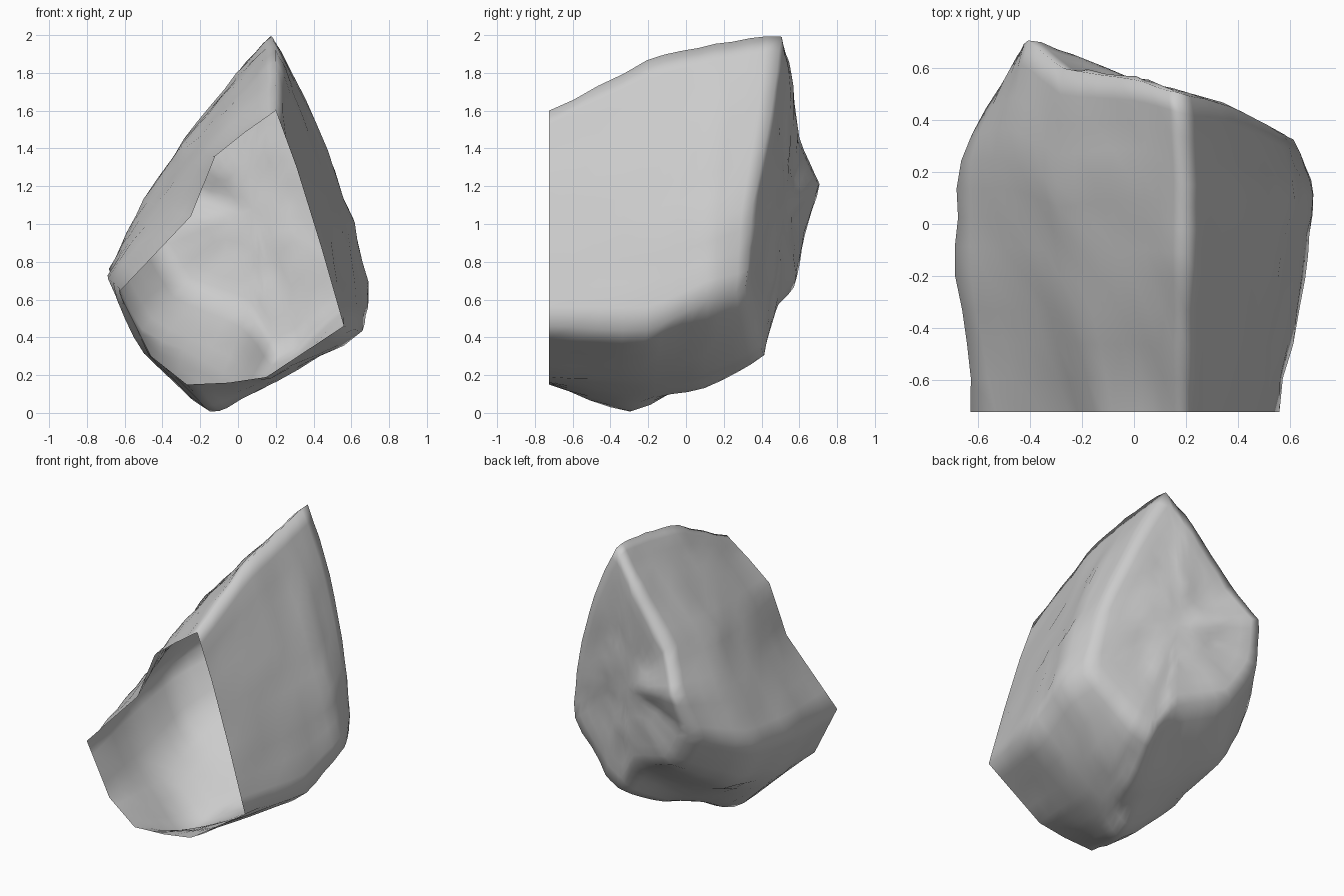
import bpy
import bmesh
from mathutils import Vector, noise

cube = bpy.data.objects.get("Cube")
if cube:
    bpy.data.objects.remove(cube, do_unlink=True)

# Stone material
stone = bpy.data.materials.new("stone_grey")
stone.use_nodes = True
grey = (0.6, 0.6, 0.6, 1.0)
stone.diffuse_color = grey
shader = stone.node_tree.nodes["Principled BSDF"]
shader.inputs["Base Color"].default_value = grey
shader.inputs["Roughness"].default_value = 0.9

# Ridge lines running from the open front rim to the back edge
FRONT = -0.725
ridge = [(.2, FRONT, 1.6), (.2, -.2, 1.89), (.2, .15, 1.98), (.17, .52, 2.03)]
upper_shoulder = [(.03, FRONT, 1.48), (0, -.2, 1.66), (-.02, .2, 1.75), (0, .57, 1.82)]
shoulder = [(-.12, FRONT, 1.36), (-.24, -.2, 1.38), (-.3, .15, 1.42), (-.28, .61, 1.46)]
left_slope = [(-.25, FRONT, 1.04), (-.42, -.2, 1.1), (-.5, .25, 1.13), (-.42, .74, 1.22)]
left_edge = [(-.63, FRONT, .64), (-.7, -.2, .71), (-.69, .25, .78), (-.46, .63, .94)]
lower_left = [(-.46, FRONT, .3), (-.51, -.2, .32), (-.52, .2, .44), (-.3, .59, .66)]
keel = [(-.27, FRONT, .15), (-.14, -.3, -.02), (-.07, .1, .21), (.06, .48, .54)]
notch_edge = [(-.05, FRONT, .16), (.02, -.25, .06), (.09, .1, .12), (.2, .42, .29)]
lower_right = [(.15, FRONT, .19), (.2, -.25, .16), (.27, .1, .2), (.33, .4, .35)]
right_edge = [(.56, FRONT, .46), (.68, -.2, .42), (.71, .12, .6), (.63, .31, .63)]
right_wall = [(.44, FRONT, .88), (.55, -.2, .96), (.62, .1, 1), (.57, .36, 1.1)]
right_top = [(.31, FRONT, 1.3), (.37, -.2, 1.46), (.42, .15, 1.52), (.38, .46, 1.6)]
strands = [ridge, upper_shoulder, shoulder, left_slope, left_edge, lower_left,
           keel, notch_edge, lower_right, right_edge, right_wall, right_top]

# Skin the ridge lines, then close only the back
bm = bmesh.new()
grid = []
back_centre = Vector((.08, .52, 1.08))
for strand in strands:
    row = [bm.verts.new(p) for p in strand]
    row.append(bm.verts.new(row[-1].co.lerp(back_centre, 0.5)))
    grid.append(row)
centre = bm.verts.new(back_centre)
for a, b in zip(grid, grid[1:] + grid[:1]):
    for i in range(len(a) - 1):
        bm.faces.new((a[i], a[i + 1], b[i + 1], b[i]))
    bm.faces.new((a[-1], centre, b[-1]))
bmesh.ops.recalc_face_normals(bm, faces=bm.faces)
bmesh.ops.subdivide_edges(bm, edges=bm.edges[:], cuts=3, use_grid_fill=True)

# Round the ridges slightly, leaving the rim crisp
inside = [v for v in bm.verts if not v.is_boundary]
bmesh.ops.smooth_vert(bm, verts=inside, factor=0.5,
                      use_axis_x=True, use_axis_y=True, use_axis_z=True)

# Weathered surface: broad lumps plus smaller chips
bm.normal_update()
for v in inside:
    v.co += v.normal * (0.012 * noise.noise(v.co * 4) + 0.012 * noise.noise(v.co * 9))

mesh = bpy.data.meshes.new("rock_shell")
bm.to_mesh(mesh)
bm.free()
rock = bpy.data.objects.new("rock_shell", mesh)
bpy.context.collection.objects.link(rock)
mesh.materials.append(stone)
mesh.shade_smooth()
